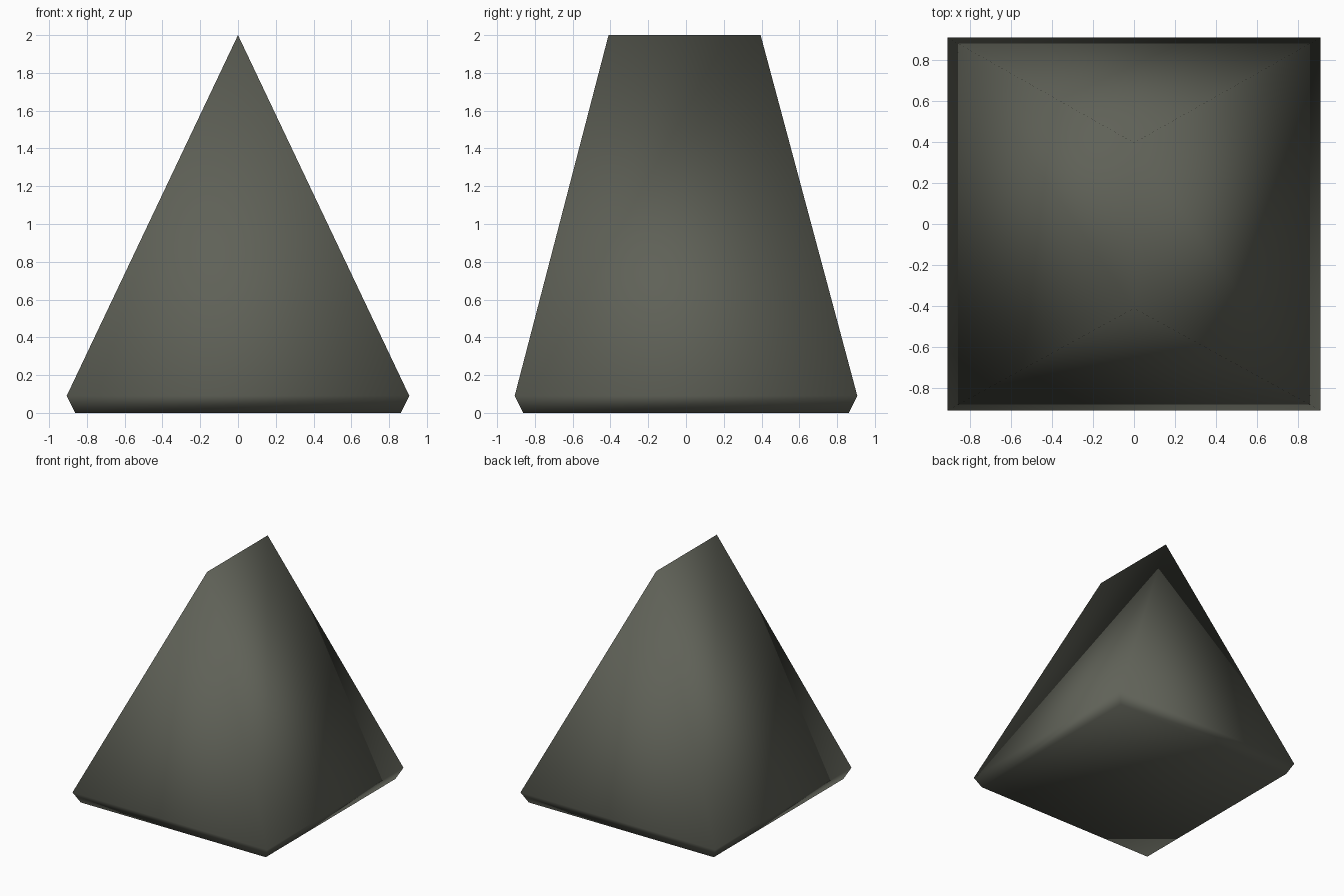
import bpy
import bmesh

if "Cube" in bpy.data.objects:
    bpy.data.objects.remove(bpy.data.objects["Cube"])

# stone colour
stone = bpy.data.materials.new("dark_grey_stone")
stone.diffuse_color = (0.115, 0.12, 0.096, 1)
stone.use_nodes = True
stone.node_tree.nodes["Principled BSDF"].inputs["Base Color"].default_value = stone.diffuse_color

bm = bmesh.new()


def square(half, z):
    return [bm.verts.new((sx * half, sy * half, z))
            for sx, sy in ((-1, -1), (1, -1), (1, 1), (-1, 1))]


# undercut foot, widest rim, and ridge running front to back
foot = square(0.862, 0.0)
rim = square(0.907, 0.09)
front = bm.verts.new((0, -0.41, 2.0))
back = bm.verts.new((0, 0.395, 2.0))

bm.faces.new(foot[::-1])
for i in range(4):
    j = (i + 1) % 4
    bm.faces.new((foot[i], foot[j], rim[j], rim[i]))

# end triangles and the two long slopes
bm.faces.new((rim[0], rim[1], front))
bm.faces.new((rim[2], rim[3], back))
bm.faces.new((rim[1], rim[2], back, front))
bm.faces.new((rim[3], rim[0], front, back))

# smooth shading over the whole block
for f in bm.faces:
    f.smooth = True
bmesh.ops.recalc_face_normals(bm, faces=bm.faces)

mesh = bpy.data.meshes.new("wedge_block")
bm.to_mesh(mesh)
bm.free()
mesh.materials.append(stone)
bpy.context.collection.objects.link(bpy.data.objects.new("wedge_block", mesh))
